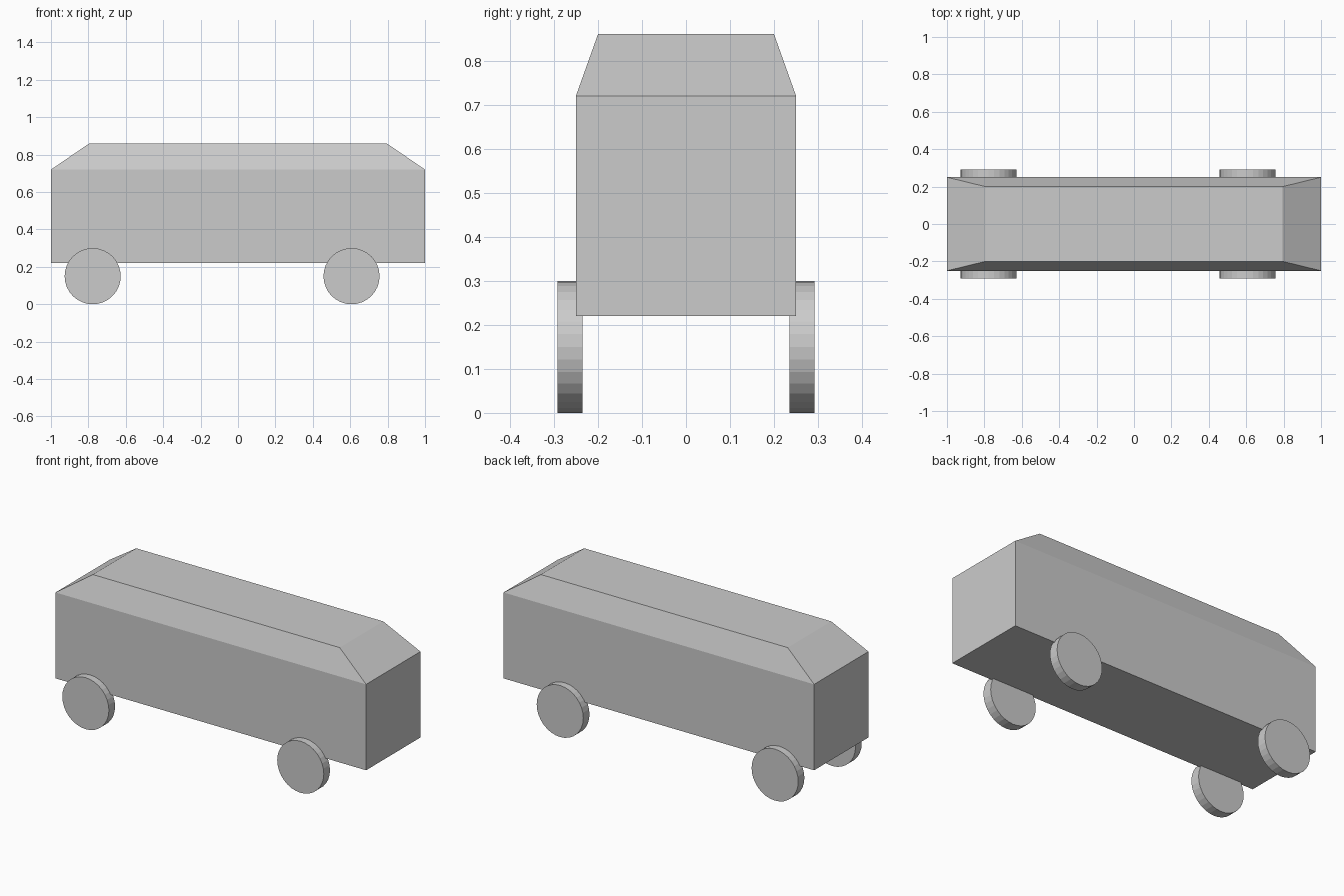
import bpy, bmesh
from math import radians

if "Cube" in bpy.data.objects:
    bpy.data.objects.remove(bpy.data.objects["Cube"])


def loft(name, sections):
    """Closed solid through centred rectangles given as (half_x, half_y, z)."""
    bm = bmesh.new()
    rings = [[bm.verts.new((sx * hx, sy * hy, z))
              for sx, sy in ((-1, -1), (1, -1), (1, 1), (-1, 1))]
             for hx, hy, z in sections]
    bm.faces.new(rings[0][::-1])
    bm.faces.new(rings[-1])
    for low, high in zip(rings, rings[1:]):
        for i in range(4):
            j = (i + 1) % 4
            bm.faces.new((low[i], low[j], high[j], high[i]))
    mesh = bpy.data.meshes.new(name)
    bm.to_mesh(mesh)
    bm.free()
    obj = bpy.data.objects.new(name, mesh)
    bpy.context.collection.objects.link(obj)
    return obj


# Van body: straight sides and a roof tapered on all four sides
loft("body", [(1.0, 0.25, 0.22), (1.0, 0.25, 0.72), (0.795, 0.2, 0.86)])

# Four flat-shaded wheels, sunk slightly into the body sides
for x_name, x in (("left", -0.777), ("right", 0.607)):
    for y_name, side in (("front", -1), ("back", 1)):
        bpy.ops.mesh.primitive_cylinder_add(
            vertices=32, radius=0.15, depth=0.057,
            location=(x, side * 0.2635, 0.15), rotation=(radians(90), 0, 0))
        bpy.context.object.name = f"wheel_{y_name}_{x_name}"
